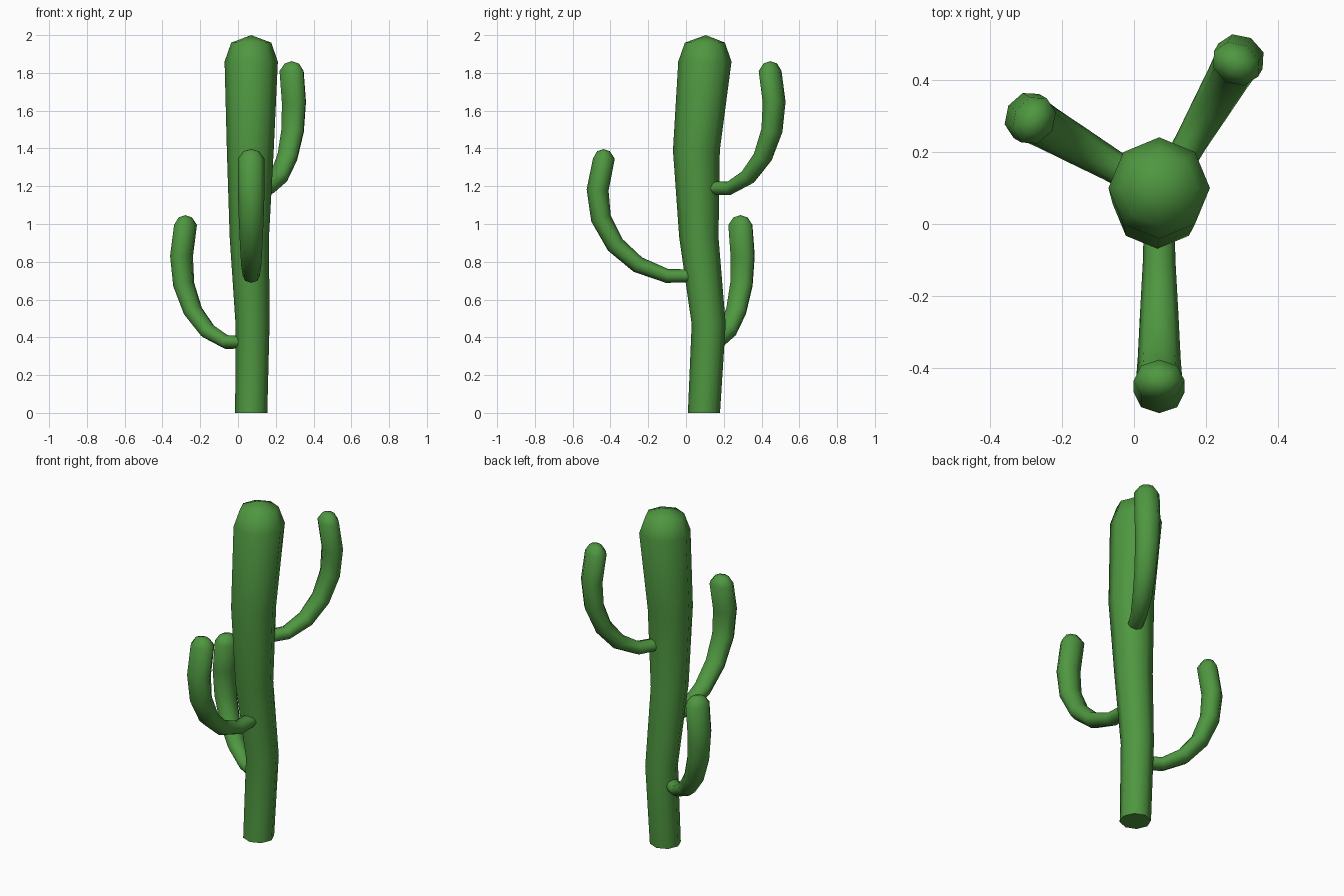
import bpy, bmesh, math
from mathutils import Vector

if "Cube" in bpy.data.objects:
    bpy.data.objects.remove(bpy.data.objects["Cube"])

green = bpy.data.materials.new("cactus green")
green.diffuse_color = (0.078, 0.31, 0.052, 1)
green.use_nodes = True
green.node_tree.nodes["Principled BSDF"].inputs["Base Color"].default_value = green.diffuse_color
SIDES = 8


def tube(name, rings, tip):
    """Skin rings of (centre, axis_u, axis_v) and close the end with a tip point."""
    bm = bmesh.new()
    loops = []
    for c, u, v in rings:
        loops.append([bm.verts.new(c + u * math.cos(2 * math.pi * i / SIDES)
                                   + v * math.sin(2 * math.pi * i / SIDES))
                      for i in range(SIDES)])
    for a, b in zip(loops, loops[1:]):
        for i in range(SIDES):
            j = (i + 1) % SIDES
            bm.faces.new((a[i], a[j], b[j], b[i]))
    bm.faces.new(loops[0][::-1])
    top = bm.verts.new(tip)
    for i in range(SIDES):
        bm.faces.new((loops[-1][i], loops[-1][(i + 1) % SIDES], top))
    bmesh.ops.recalc_face_normals(bm, faces=bm.faces)
    me = bpy.data.meshes.new(name)
    bm.to_mesh(me)
    bm.free()
    me.materials.append(green)
    ob = bpy.data.objects.new(name, me)
    bpy.context.collection.objects.link(ob)
    bpy.ops.object.select_all(action='DESELECT')
    ob.select_set(True)
    bpy.context.view_layer.objects.active = ob
    bpy.ops.object.shade_smooth_by_angle(angle=math.radians(60))
    return ob


# Trunk: x, y, z, radius
trunk = [(0.07, 0.095, 0, 0.085), (0.077, 0.12, 0.47, 0.09),
         (0.06, 0.068, 0.93, 0.104), (0.065, 0.055, 1.39, 0.124),
         (0.07, 0.10, 1.86, 0.141), (0.07, 0.10, 1.96, 0.106)]
tube("trunk", [(Vector((x, y, z)), Vector((r, 0, 0)), Vector((0, r, 0)))
               for x, y, z, r in trunk], Vector((0.07, 0.105, 2.0)))

# Arm path: outward reach after the first bend, height, radius
ARM = [(0, 0, 0.037), (0.155, 0.06, 0.044), (0.275, 0.165, 0.049),
       (0.35, 0.305, 0.054), (0.368, 0.455, 0.058),
       (0.335, 0.62, 0.058), (0.337, 0.66, 0.034)]


def arm(name, origin, angle, start, first, stretch):
    out = Vector((math.cos(math.radians(angle)), math.sin(math.radians(angle)), 0))
    up = Vector((0, 0, 1))
    side = out.cross(up)
    pts = [(start, 0, 0.034)] + [(first + d * stretch, z, r) for d, z, r in ARM]
    rings = []
    for i, (d, z, r) in enumerate(pts):
        a, b = pts[max(i - 1, 0)], pts[min(i + 1, len(pts) - 1)]
        t = Vector((b[0] - a[0], b[1] - a[1])).normalized()
        if i >= len(pts) - 2:
            t = Vector((0, 1))
        across = out * t.y - up * t.x
        rings.append((Vector(origin) + out * d + up * z, across * r, side * r * 1.22))
    tube(name, rings, rings[-1][0] + up * 0.012)


arm("front_arm", (0.07, 0, 0.725), -90, -0.07, 0.10, 1.0)
arm("left_arm", (0.07, 0.087, 0.375), 150, 0.0, 0.152, 0.745)
arm("right_arm", (0.07, 0.075, 1.19), 60, 0.0, 0.178, 0.745)
